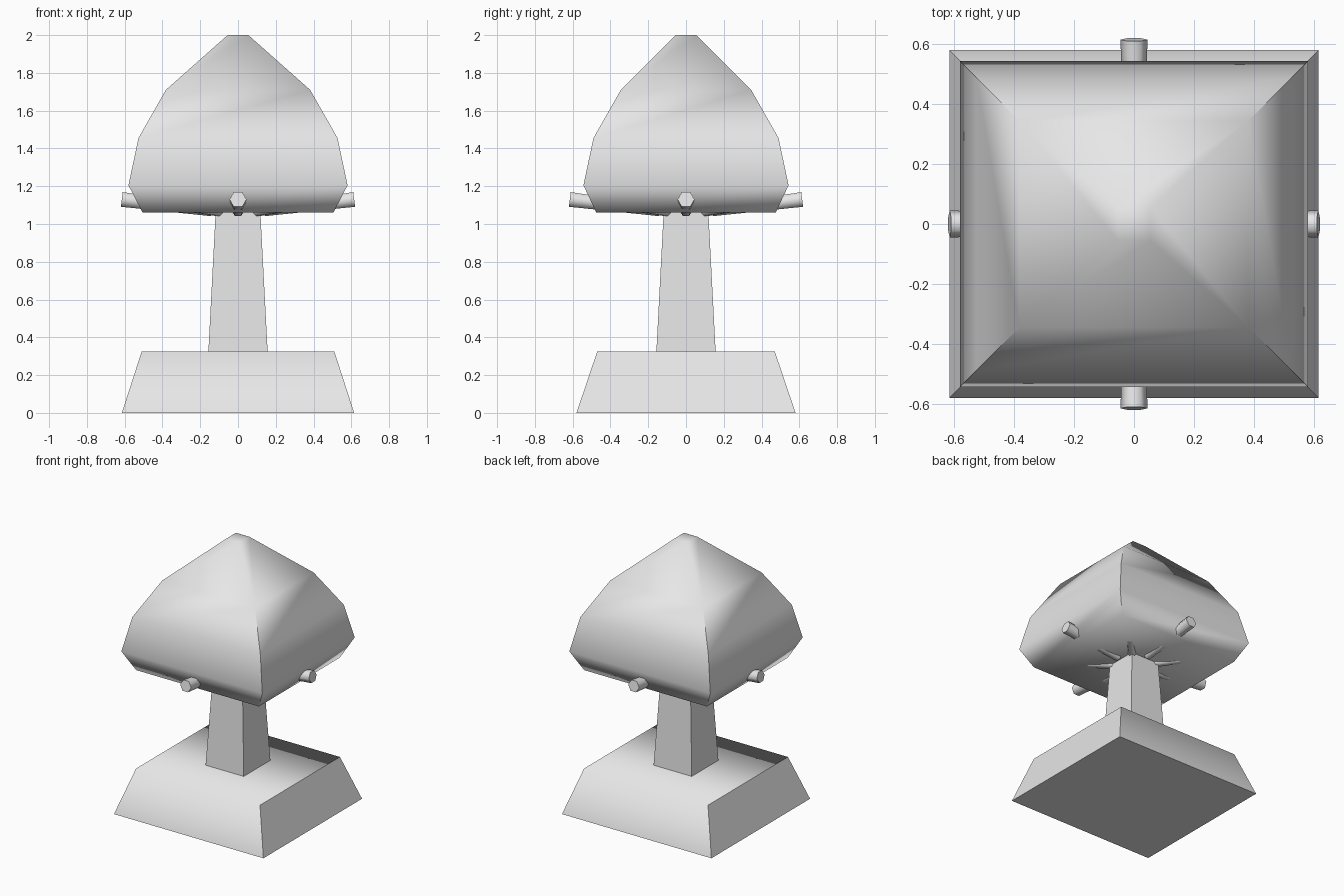
import bpy, bmesh, math
from mathutils import Vector

cube = bpy.data.objects.get("Cube")
if cube:
    bpy.data.objects.remove(cube, do_unlink=True)

grey = bpy.data.materials.new("plain_grey")
grey.use_nodes = True
grey.diffuse_color = (0.8, 0.8, 0.8, 1)
grey.node_tree.nodes["Principled BSDF"].inputs["Base Color"].default_value = (0.8, 0.8, 0.8, 1)


def finish(name, bm):
    """Turn a bmesh into a named object, smooth but with sharp corners."""
    bmesh.ops.recalc_face_normals(bm, faces=bm.faces)
    mesh = bpy.data.meshes.new(name)
    bm.to_mesh(mesh)
    bm.free()
    mesh.materials.append(grey)
    obj = bpy.data.objects.new(name, mesh)
    bpy.context.collection.objects.link(obj)
    bpy.ops.object.select_all(action='DESELECT')
    obj.select_set(True)
    bpy.context.view_layer.objects.active = obj
    bpy.ops.object.shade_smooth_by_angle(angle=math.radians(71.7))
    return obj


def loft(name, rings):
    """Closed skin through a list of rings of points."""
    bm = bmesh.new()
    loops = [[bm.verts.new(p) for p in ring] for ring in rings]
    n = len(loops[0])
    for low, high in zip(loops, loops[1:]):
        for i in range(n):
            j = (i + 1) % n
            bm.faces.new((low[i], low[j], high[j], high[i]))
    bm.faces.new(loops[0][::-1])
    bm.faces.new(loops[-1])
    return finish(name, bm)


def rectangles(profile):
    """Rings from (half width, half depth, height) steps."""
    signs = [(-1, -1), (1, -1), (1, 1), (-1, 1)]
    return [[(sx * w, sy * d, z) for sx, sy in signs] for w, d, z in profile]


# Sloped base block, tapered trunk and faceted canopy
loft("base", rectangles([(0.615, 0.58, 0), (0.51, 0.47, 0.325)]))
loft("trunk", rectangles([(0.157, 0.157, 0.32), (0.118, 0.118, 1.07)]))
loft("canopy", rectangles([
    (0.505, 0.475, 1.06), (0.58, 0.543, 1.205), (0.527, 0.49, 1.455),
    (0.382, 0.345, 1.71), (0.055, 0.055, 2.0)]))

# Eight six-sided branches fanning out under the canopy
for k in range(8):
    turn = math.radians(45 * k)
    out = Vector((math.cos(turn), math.sin(turn), 0))
    side = Vector((-out.y, out.x, 0))
    start = out * 0.14 + Vector((0, 0, 1.07))
    end = out * 0.615 + Vector((0, 0, 1.13))
    up = (end - start).normalized().cross(side)
    rings = []
    for centre, radius in ((start, 0.033), (end, 0.045)):
        angles = [math.radians(60 * i) for i in range(6)]
        rings.append([centre + (side * math.cos(a) + up * math.sin(a)) * radius for a in angles])
    loft(f"branch_{k + 1}", rings)
